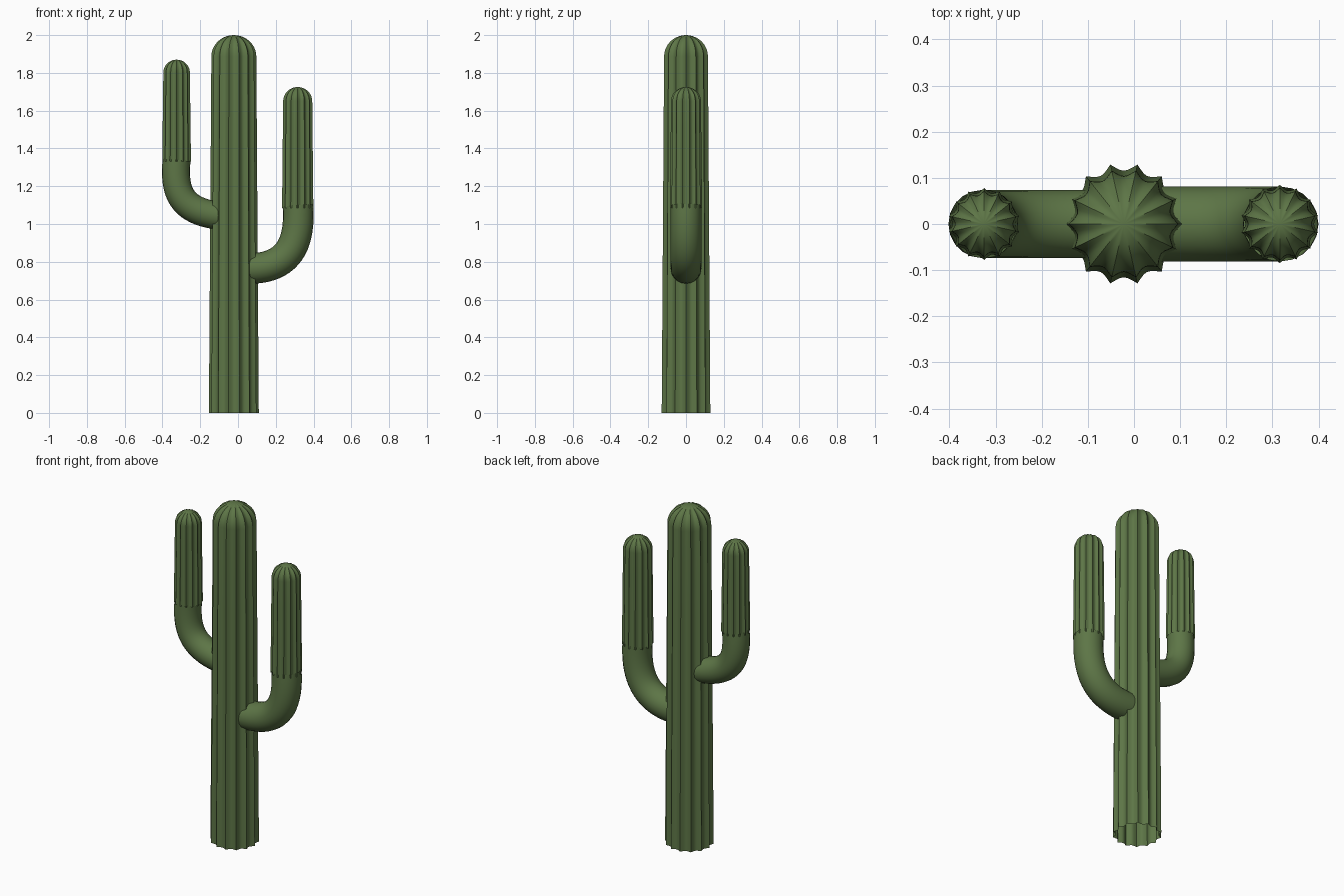
import bpy, bmesh
from math import pi, sin, cos, radians

cube = bpy.data.objects.get("Cube")
if cube:
    bpy.data.objects.remove(cube, do_unlink=True)

green = bpy.data.materials.new("cactus_green")
green.use_nodes = True
colour = (0.11, 0.18, 0.062, 1)
green.diffuse_color = colour
green.node_tree.nodes["Principled BSDF"].inputs["Base Color"].default_value = colour

RIBS = 14
STEPS = 6          # points per rib


def ribbed_column(name, x, z0, z1, r0, r1, phase):
    """Tapered open column with sharp ribs, closed by a ribbed dome."""
    dome = r1 * 0.95
    rows = [(r0 + (r1 - r0) * i / 4, z0 + (z1 - dome - z0) * i / 4) for i in range(5)]
    rows += [(r1 * cos(a), z1 - dome + dome * sin(a))
             for a in (pi / 2 * i / 10 for i in range(1, 10))]
    bm = bmesh.new()
    n = RIBS * STEPS
    rings = []
    for r, z in rows:
        ring = []
        for k in range(n):
            a = 2 * pi * k / n
            rr = r * (1 - 0.125 * abs(sin(RIBS * a / 2)))
            ring.append(bm.verts.new((x + rr * cos(a + phase), rr * sin(a + phase), z)))
        rings.append(ring)
    for low, high in zip(rings, rings[1:]):
        for k in range(n):
            j = (k + 1) % n
            bm.faces.new((low[k], low[j], high[j], high[k]))
    tip = bm.verts.new((x, 0, z1))
    for k in range(n):
        bm.faces.new((rings[-1][k], rings[-1][(k + 1) % n], tip))
    mesh = bpy.data.meshes.new(name)
    bm.to_mesh(mesh)
    bm.free()
    mesh.materials.append(green)
    ob = bpy.data.objects.new(name, mesh)
    bpy.context.collection.objects.link(ob)
    bpy.ops.object.select_all(action='DESELECT')
    ob.select_set(True)
    bpy.context.view_layer.objects.active = ob
    bpy.ops.object.shade_smooth_by_angle(angle=radians(35))


def elbow(name, radius, handles):
    """Smooth round tube swept along one bezier bend in the XZ plane."""
    curve = bpy.data.curves.new(name, 'CURVE')
    curve.dimensions = '3D'
    curve.bevel_depth = radius
    curve.bevel_resolution = 8
    curve.resolution_u = 20
    start, out, into, end = [(x, 0, z) for x, z in handles]
    spline = curve.splines.new('BEZIER')
    spline.bezier_points.add(1)
    for p, co, left, right in zip(spline.bezier_points, (start, end),
                                  (start, into), (out, end)):
        p.handle_left_type = p.handle_right_type = 'FREE'
        p.co, p.handle_left, p.handle_right = co, left, right
    curve.materials.append(green)
    ob = bpy.data.objects.new(name, curve)
    bpy.context.collection.objects.link(ob)


# Trunk
ribbed_column("trunk", -0.022, 0, 2.0, 0.132, 0.119, 0)

# Right arm: higher and thinner
elbow("right_arm_elbow", 0.074, [(-0.07, 1.04), (-0.28, 1.06), (-0.345, 1.14), (-0.325, 1.34)])
ribbed_column("right_arm", -0.325, 1.33, 1.87, 0.078, 0.072, pi / 2)

# Left arm: lower and thicker
elbow("left_arm_elbow", 0.081, [(0.03, 0.765), (0.24, 0.755), (0.335, 0.86), (0.317, 1.1)])
ribbed_column("left_arm", 0.316, 1.085, 1.725, 0.085, 0.079, pi / 2)
